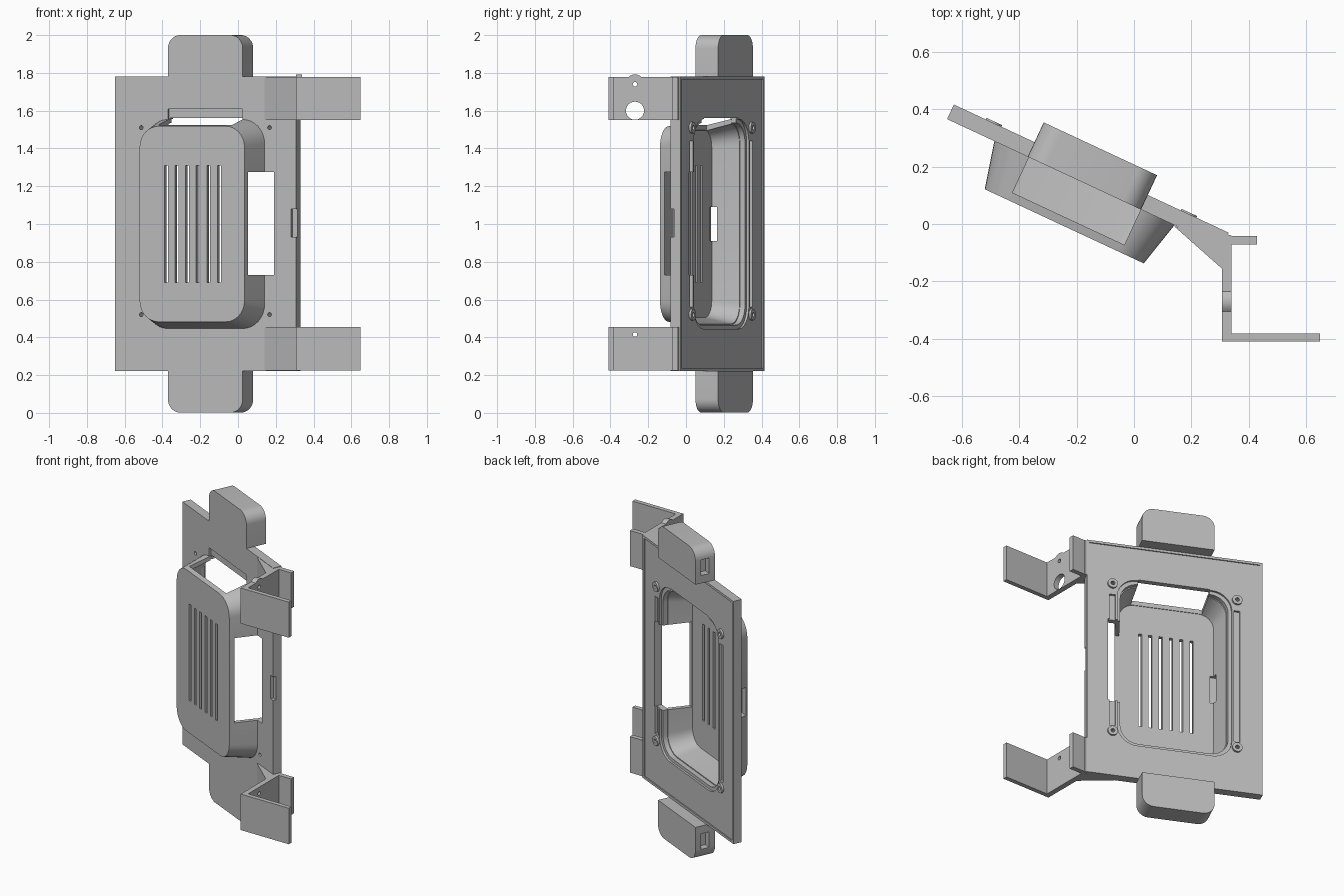
import bpy, bmesh, math
from mathutils import Matrix, Vector

cube = bpy.data.objects.get("Cube")
if cube:
    bpy.data.objects.remove(cube)

grey = bpy.data.materials.new("light_grey")
grey.use_nodes = True
grey.diffuse_color = (0.5, 0.5, 0.5, 1)
grey.node_tree.nodes["Principled BSDF"].inputs["Base Color"].default_value = (0.5, 0.5, 0.5, 1)

# The panel is turned about z; its parts are built in (along, depth, height)
TURN = Matrix.Rotation(math.radians(-25), 4, 'Z')
FLAT = Matrix.Identity(4)
MID = -0.217          # panel centre along its width
FRONT, BACK = 0.056, 0.112


def loft(name, loops, frame):
    """Closed solid through equal-length loops of points."""
    bm = bmesh.new()
    rings = [[bm.verts.new(frame @ Vector(p)) for p in loop] for loop in loops]
    n = len(rings[0])
    for a, b in zip(rings, rings[1:]):
        for i in range(n):
            j = (i + 1) % n
            bm.faces.new((a[i], a[j], b[j], b[i]))
    bm.faces.new(rings[0])
    bm.faces.new(rings[-1])
    bmesh.ops.recalc_face_normals(bm, faces=bm.faces)
    me = bpy.data.meshes.new(name)
    bm.to_mesh(me)
    bm.free()
    me.materials.append(grey)
    ob = bpy.data.objects.new(name, me)
    bpy.context.collection.objects.link(ob)
    return ob


def box(name, x, y, z, frame=TURN):
    return loft(name, [[(x[0], y[0], h), (x[1], y[0], h), (x[1], y[1], h), (x[0], y[1], h)]
                       for h in z], frame)


def rounded(hw, hh, r, depth, zc=1.0, xc=MID, steps=8):
    """Rounded rectangle standing upright at a given depth."""
    pts = []
    for k, (sx, sz) in enumerate(((1, 1), (-1, 1), (-1, -1), (1, -1))):
        for i in range(steps + 1):
            t = math.pi / 2 * (k + i / steps)
            pts.append((xc + sx * (hw - r) + r * math.cos(t), depth,
                        zc + sz * (hh - r) + r * math.sin(t)))
    return pts


def disc(name, axis, r, centre, span, frame=TURN):
    """Cylinder along x (axis 0) or y (axis 1)."""
    loops = []
    for s in span:
        loop = []
        for i in range(24):
            t = math.tau * i / 24
            c, d = r * math.cos(t), centre[1] + r * math.sin(t)
            loop.append((s, centre[0] + c, d) if axis == 0 else (centre[0] + c, s, d))
        loops.append(loop)
    return loft(name, loops, frame)


def boolean(ob, others, mode='DIFFERENCE'):
    for other in others:
        mod = ob.modifiers.new("cut", 'BOOLEAN')
        mod.operation, mod.object, mod.solver = mode, other, 'EXACT'
        bpy.context.view_layer.objects.active = ob
        bpy.ops.object.modifier_apply(modifier=mod.name)
        bpy.data.objects.remove(other)


def smooth(ob):
    bpy.ops.object.select_all(action='DESELECT')
    ob.select_set(True)
    bpy.context.view_layer.objects.active = ob
    bpy.ops.object.shade_smooth_by_angle(angle=math.radians(30))


def openings():
    """Side window and top vent, shared by panel and hood."""
    return [box("cut", (0.04, 0.185), (-0.08, 0.2), (0.73, 1.275)),
            box("cut", (-0.43, 0), (-0.08, 0.2), (1.4, 1.56))]


# Panel with a shallow tray on its back, the main opening and edge notches
panel = box("panel", (-0.745, 0.312), (FRONT, BACK), (0.222, 1.78))
cuts = [box("cut", (-0.73, 0.297), (BACK - 0.007, 0.2), (0.237, 1.765)),
        loft("cut", [rounded(0.325, 0.535, 0.11, d) for d in (0, 0.2)], TURN),
        loft("cut", [rounded(0.345, 0.555, 0.12, d) for d in (0.092, 0.2)], TURN),
        box("cut", (0.283, 0.4), (0, 0.075), (0.93, 1.08)),
        box("cut", (-0.435, 0), (0, FRONT + 0.015), (1.55, 1.61))] + openings()
for side in (-1, 1):
    a = MID + side * 0.375
    cuts.append(box("cut", (a - 0.018, a + 0.018), (0.09, 0.2), (0.56, 1.44)))
    for z in (0.52, 1.51):
        cuts.append(disc("cut", 1, 0.011, (a, z), (0, 0.2)))
boolean(panel, cuts)
smooth(panel)

# Screw bosses on the back
for side in (-1, 1):
    for z in (0.52, 1.51):
        c = (MID + side * 0.375, z)
        boss = disc("screw_boss", 1, 0.03, c, (0.1, 0.118))
        boolean(boss, [disc("cut", 1, 0.012, c, (0, 0.2))])
        smooth(boss)

# Hollow tapered hood with slits, vent and windows
hood = loft("hood", [rounded(0.348, 0.555, 0.13, 0.062),
                     rounded(0.306, 0.518, 0.11, -0.11)], TURN)
cuts = [loft("cut", [rounded(0.326, 0.533, 0.11, 0.08),
                     rounded(0.284, 0.496, 0.09, -0.083)], TURN),
        box("cut", (-0.7, -0.48), (-0.1, -0.055), (0.91, 1.09))] + openings()
for i in range(6):
    a = -0.214 + (i - 2.5) * 0.062
    cuts.append(box("cut", (a - 0.01, a + 0.01), (-0.2, -0.05), (0.69, 1.31)))
boolean(hood, cuts)
smooth(hood)

# Blocks above and below the panel, rounded on the outer corners
for name, edge, out in (("top_block", 1.78, 1), ("bottom_block", 0.222, -1)):
    block = loft(name, [rounded(0.218, 0.22, 0.07, d, edge, MID) for d in (FRONT, 0.188)], TURN)
    zs = sorted((edge, edge - out * 0.4))
    zc = edge + out * 0.1
    boolean(block, [box("cut", (-1, 1), (-0.2, 0.4), zs),
                    box("cut", (-0.5, -0.39), (0.095, 0.15), (zc - 0.05, zc + 0.05))])
    smooth(block)

# Mounting brackets: wall, foot, flange and wedge
WEDGE = ((0.14, -0.008), (0.306, -0.155), (0.34, -0.155), (0.34, -0.04), (0.32, -0.035))
for name, z in (("upper", (1.55, 1.778)), ("lower", (0.224, 0.455))):
    box(name + "_foot", (0.306, 0.648), (-0.41, -0.382), z, FLAT)
    box(name + "_flange", (0.33, 0.428), (-0.072, -0.042), z, FLAT)
    loft(name + "_wedge", [[(x, y, h) for x, y in WEDGE] for h in z], FLAT)
    wall = box(name + "_wall", (0.306, 0.34), (-0.4, -0.14), z, FLAT)
    holes = [(0.012, 1.74), (0.048, 1.6)] if name == "upper" else [(0.012, 0.415)]
    if name == "upper":
        boolean(wall, [disc("ear", 0, 0.05, (-0.27, 1.742), (0.306, 0.34), FLAT)], 'UNION')
    boolean(wall, [disc("cut", 0, r, (-0.27, h), (0.2, 0.4), FLAT) for r, h in holes])
    smooth(wall)
